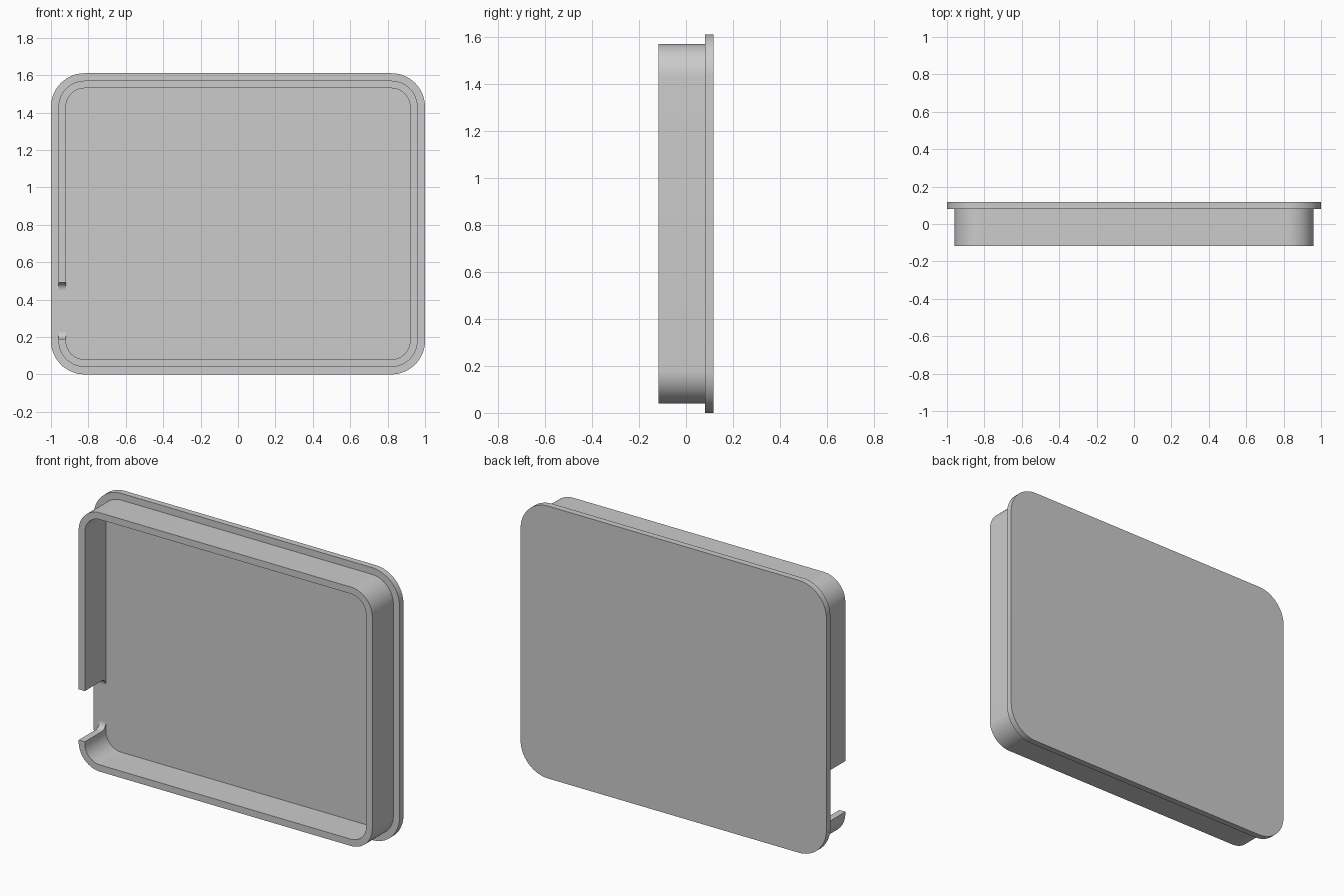
import bpy, bmesh
from math import sin, cos, pi, radians

WIDTH, HEIGHT = 2.0, 1.61
BACK, FLOOR, FRONT = 0.117, 0.08, -0.117
GAP_LOW, GAP_HIGH = 0.19, 0.49
FILLET = 0.04
STEPS = 16

cube = bpy.data.objects.get("Cube")
if cube:
    bpy.data.objects.remove(cube, do_unlink=True)

grey = bpy.data.materials.new("plain grey")
grey.use_nodes = True
colour = (0.6, 0.6, 0.6, 1)
grey.diffuse_color = colour
grey.node_tree.nodes["Principled BSDF"].inputs["Base Color"].default_value = colour


def rounded_outline(inset, radius):
    """Rounded rectangle as (x, z), clockwise from the lower end of the left side."""
    cx = WIDTH / 2 - inset - radius
    low, high = inset + radius, HEIGHT - inset - radius
    points = []
    corners = [(-cx, high, pi), (cx, high, pi / 2), (cx, low, 0), (-cx, low, -pi / 2)]
    for x, z, start in corners:
        for i in range(STEPS + 1):
            a = start - pi / 2 * i / STEPS
            points.append((x + radius * cos(a), z + radius * sin(a)))
    return points


def finish(name, bm):
    bmesh.ops.recalc_face_normals(bm, faces=bm.faces)
    mesh = bpy.data.meshes.new(name)
    bm.to_mesh(mesh)
    bm.free()
    mesh.materials.append(grey)
    obj = bpy.data.objects.new(name, mesh)
    bpy.context.collection.objects.link(obj)
    bpy.ops.object.select_all(action="DESELECT")
    obj.select_set(True)
    bpy.context.view_layer.objects.active = obj
    bpy.ops.object.shade_smooth_by_angle(angle=radians(30))
    return obj


def prism(name, points, offset):
    """Solid made by extruding a closed outline."""
    bm = bmesh.new()
    face = bm.faces.new([bm.verts.new(p) for p in points])
    moved = bmesh.ops.extrude_face_region(bm, geom=[face], use_keep_orig=True)
    verts = [g for g in moved["geom"] if isinstance(g, bmesh.types.BMVert)]
    bmesh.ops.translate(bm, vec=offset, verts=verts)
    return finish(name, bm)


# Back plate
prism("back_plate", [(x, FLOOR, z) for x, z in rounded_outline(0, 0.18)],
      (0, BACK - FLOOR, 0))

# Rim wall, an open loop that starts and ends at the side gap
bm = bmesh.new()
rings = []
for inset, radius in ((0.04, 0.14), (0.08, 0.10)):
    side = inset - WIDTH / 2
    path = [(side, GAP_HIGH)] + rounded_outline(inset, radius) + [(side, GAP_LOW)]
    rings.append([[bm.verts.new((x, y, z)) for x, z in path] for y in (FLOOR, FRONT)])
(outer_back, outer_front), (inner_back, inner_front) = rings
strips = [(outer_back, outer_front), (outer_front, inner_front), (inner_front, inner_back)]
for a, b in strips:
    for i in range(len(a) - 1):
        bm.faces.new((a[i], a[i + 1], b[i + 1], b[i]))
for end in (0, -1):
    bm.faces.new([r[end] for r in (outer_back, outer_front, inner_front, inner_back)])
finish("rim_wall", bm)

# Small fillets where the gap ends meet the plate
for name, z, way in (("lower_gap_fillet", GAP_LOW, 1), ("upper_gap_fillet", GAP_HIGH, -1)):
    points = [(-0.96, FLOOR, z)]
    for i in range(9):
        a = pi / 2 * i / 8
        points.append((-0.96, FLOOR - FILLET * (1 - sin(a)), z + way * FILLET * (1 - cos(a))))
    prism(name, points, (0.04, 0, 0))
